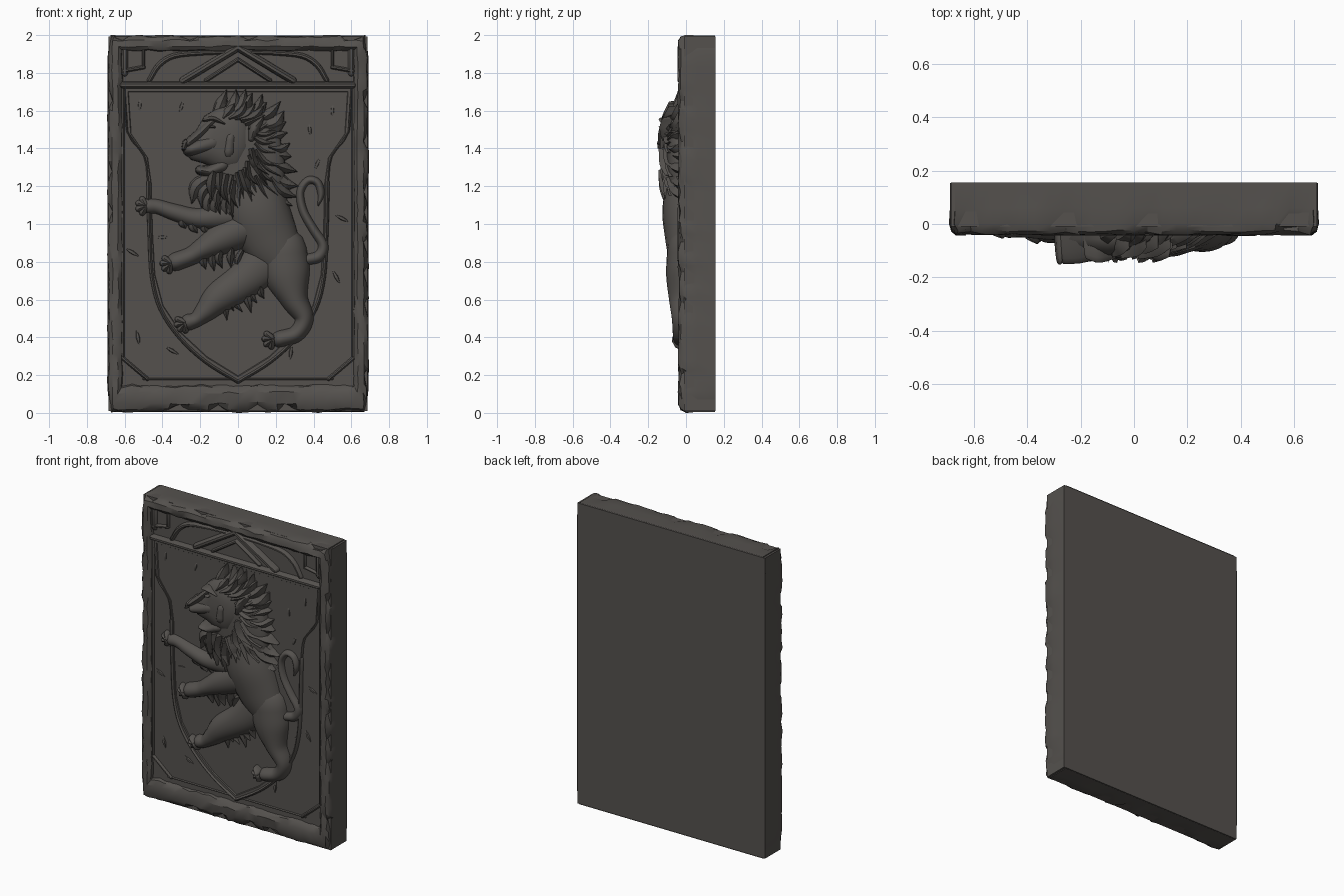
import bpy, bmesh, math, random
from mathutils import Vector

random.seed(7)
stone = bpy.data.materials.new("dark stone")
stone.diffuse_color = (0.09, 0.083, 0.076, 1)


def finish(name, bm, angle=35):
    bmesh.ops.recalc_face_normals(bm, faces=bm.faces)
    me = bpy.data.meshes.new(name)
    bm.to_mesh(me)
    bm.free()
    me.materials.append(stone)
    ob = bpy.data.objects.new(name, me)
    bpy.context.collection.objects.link(ob)
    bpy.context.view_layer.objects.active = ob
    ob.select_set(True)
    bpy.ops.object.shade_smooth_by_angle(angle=math.radians(angle))
    ob.select_set(False)


def skin(bm, rings, cap=True, closed=False):
    # Join rings of points with quads
    vs = [[bm.verts.new(p) for p in r] for r in rings]
    n = len(vs[0])
    pairs = list(zip(vs, vs[1:])) + ([(vs[-1], vs[0])] if closed else [])
    for a, b in pairs:
        for i in range(n):
            bm.faces.new((a[i], a[(i + 1) % n], b[(i + 1) % n], b[i]))
    if cap:
        bm.faces.new(vs[0])
        bm.faces.new(vs[-1])


def spline(pts, steps):
    # Catmull-Rom through points of any size
    v = [Vector(p) for p in pts]
    v = [2 * v[0] - v[1]] + v + [2 * v[-1] - v[-2]]
    out = []
    for i in range(1, len(v) - 2):
        a, b, c, d = v[i - 1:i + 3]
        for k in range(steps):
            t = k / steps
            out.append(0.5 * (2 * b + (c - a) * t + (2 * a - 5 * b + 4 * c - d) * t * t
                              + (3 * b - a - 3 * c + d) * t ** 3))
    return out + [v[-2]]


def limb(bm, pts, steps=5, seg=9, base=0.0, round_ends=True):
    # Half-round relief strip through points (x, z, half width, height)
    s = spline([Vector(p).to_4d() if len(p) == 3 else Vector(p) for p in pts], steps)
    tans = []
    for i in range(len(s)):
        d = s[min(i + 1, len(s) - 1)] - s[max(i - 1, 0)]
        tans.append(Vector((d.x, d.y)).normalized())
    rows = [(p.x, p.y, max(p.z, .001), max(p.w, .001), t) for p, t in zip(s, tans)]
    if round_ends:
        ends = []
        for (x, z, r, h, t), sg in ((rows[0], -1), (rows[-1], 1)):
            ends.append([(x + sg * t.x * r * math.sin(a), z + sg * t.y * r * math.sin(a),
                          r * math.cos(a), h * math.cos(a), t) for a in (.45, .9, 1.3, 1.5)])
        rows = ends[0][::-1] + rows + ends[1]
    rings = []
    for x, z, r, h, t in rows:
        rings.append([(x - t.y * r * math.cos(a), base - h * math.sin(a), z + t.x * r * math.cos(a))
                      for a in (math.pi * k / (seg - 1) for k in range(seg))])
    skin(bm, rings)


def dome(bm, outline, centre, levels):
    # Stacked outlines shrinking to a centre; levels are (scale, height)
    cx, cz = centre
    skin(bm, [[(cx + (x - cx) * k, -h, cz + (z - cz) * k) for x, z in outline] for k, h in levels])


def bulge(h):
    return [(1, 0)] + [(math.cos(a) ** .7, h * (.35 + .65 * math.sin(a))) for a in
                       (.15, .4, .65, .9, 1.15, 1.35)]


def along(poly, t):
    f = t * (len(poly) - 1)
    i = min(int(f), len(poly) - 2)
    return Vector(poly[i]).lerp(Vector(poly[i + 1]), f - i)


def tufts(bm, roots, tips, n, w, h0, h1):
    # Row of pointed locks between a root line and a tip line
    for k in range(n):
        a, b = along(roots, k / (n - 1)), along(tips, k / (n - 1))
        b = b + (b - a) * random.uniform(-.22, .08)
        d = b - a
        m = a + d * .5 + Vector((d.y, -d.x)) * random.uniform(-.02, .2)
        ww, j = w * random.uniform(.8, 1.2), random.uniform(-.012, .008)
        limb(bm, [(*a, ww * .6, h0 + j), (*m, ww, (h0 + h1) / 2 + j + .008),
                  (*b, .002, h1)], 4, 5, 0, False)


# Backing slab
bm = bmesh.new()
skin(bm, [[(x, y, z) for x, z in ((-.685, .01), (.685, .01), (.685, 1.993), (-.685, 1.993))]
          for y in (-.01, .155)])
finish("slab", bm)

# Weathered frame: section (inward fraction, y) swept round the slab
section = [(0, .153), (0, .06), (0, 0), (.1, -.026), (.32, -.039), (.72, -.04), (.95, -.026), (1.05, 0)]
corners = [(-1, 0), (1, 0), (1, 1), (-1, 1)]
rings = []
for c in range(4):
    (x0, z0), (x1, z1) = corners[c], corners[(c + 1) % 4]
    n = 26 if c % 2 == 0 else 36
    for k in range(n):
        t = k / n
        chip = random.random() < .13
        ring = []
        for i, (f, y) in enumerate(section):
            corner = .02 * max(0, 1 - min(t, 1 - t) * 25)
            f2 = f + (random.uniform(-.05, .06) if i > 1 else 0) + (.22 if chip and 1 < i < 4 else 0)
            y2 = y + (random.uniform(-.004, .005) if i > 2 else 0) + (.012 if chip and 2 < i < 5 else 0)
            hx = .69 - .078 * f2 - corner * (1 if i < 4 else 0)
            lo, hi = .006 + .138 * f2, 1.998 - .08 * f2
            x = (x0 + (x1 - x0) * t) * hx
            z = (lo + (hi - lo) * (z0 + (z1 - z0) * t))
            ring.append((x, y2, z))
        rings.append(ring)
skin(bm := bmesh.new(), rings, cap=False, closed=True)
finish("frame", bm, 28)

# Raised shield field and its double rim
half = [(0, .165), (.17, .27), (.31, .4), (.41, .55), (.455, .72), (.468, .95), (.475, 1.22),
        (.495, 1.36), (.585, 1.49), (.6, 1.72)]
shield = half + [(-x, z) for x, z in half[:0:-1]]
bm = bmesh.new()
dome(bm, shield, (0, 1.1), [(1, 0), (.995, .02), (.972, .02), (.966, .014)])
finish("shield", bm)
bm = bmesh.new()
for s in (-1, 1):
    limb(bm, [(s * x, z, .012, .031) for x, z in half[:7]], 4, 5)
    limb(bm, [(s * x, z, .007, .024) for x, z in half[6:]], 3, 5)
finish("shield_rim", bm)

# Pediment ledge, gable, arch and corner brackets
bm = bmesh.new()
lines = [((-.61, 1.735), (.61, 1.735), .02, .043), ((-.5, .18), (.5, .18), .007, .02)]
for s in (-1, 1):
    lines += [((0, 1.935), (s * .29, 1.76), .022, .046), ((0, 1.87), (s * .17, 1.76), .012, .034),
              ((s * .6, 1.8), (s * .6, 1.92), .02, .03), ((s * .5, 1.83), (s * .5, 1.92), .01, .028),
              ((s * .61, 1.81), (s * .5, 1.83), .012, .03), ((s * .61, .29), (s * .48, .18), .012, .026),
              ((s * .61, .3), (s * .61, 1.72), .01, .025)]
    limb(bm, [(s * .47, 1.76, .014, .034), (s * .42, 1.84, .016, .036), (s * .34, 1.89, .016, .036),
              (s * .2, 1.905, .014, .036), (s * .04, 1.91, .012, .034)], 4, 6)
for a, b, w, h in lines:
    limb(bm, [(*a, w, h), (*b, w, h)], 1, 6)
finish("border_moulding", bm)

# Stone chips scattered on the field
bm = bmesh.new()
for x, z in ((-.52, 1.63), (.5, 1.6), (.38, 1.5), (.55, 1.03), (-.4, .93), (-.35, .33), (.28, .32),
             (-.53, .4), (.52, .72), (-.56, .85), (.42, 1.32), (-.3, 1.62)):
    a = random.uniform(0, 3.1)
    dx, dz = .04 * math.cos(a), .04 * math.sin(a)
    limb(bm, [(x - dx, z - dz, .004, .012), (x, z, .014, .023), (x + dx, z + dz, .003, .012)], 2, 4)
finish("stone_chips", bm)

# Lion torso, haunch and legs: (x, z, half width, height)
parts = {
    "torso": [(.04, 1.28, .16, .09), (.1, 1.08, .17, .125), (.17, .92, .155, .11), (.25, .8, .12, .09)],
    "near_hind_leg": [(.24, .86, .125, .1), (.26, .73, .125, .105), (.3, .6, .075, .09),
                      (.35, .5, .052, .075), (.31, .42, .045, .07), (.22, .39, .045, .068)],
    "far_hind_leg": [(.14, .8, .12, .075), (.03, .7, .1, .085), (-.1, .61, .085, .085),
                     (-.17, .54, .06, .075), (-.22, .495, .042, .065), (-.26, .48, .045, .065)],
    "upper_foreleg": [(-.02, 1.05, .08, .075), (-.2, 1.03, .055, .065), (-.33, 1.06, .046, .058),
                      (-.42, 1.09, .04, .05), (-.47, 1.095, .042, .052)],
    "lower_foreleg": [(.04, .98, .1, .1), (-.09, .92, .085, .095), (-.19, .865, .06, .085),
                      (-.25, .83, .05, .075), (-.33, .8, .05, .07)],
    "tail": [(.36, .81, .03, .045), (.43, .83, .032, .045), (.45, .89, .028, .045), (.4, .97, .025, .045),
             (.345, 1.07, .024, .044), (.33, 1.17, .022, .042), (.37, 1.23, .022, .042),
             (.42, 1.22, .022, .042), (.44, 1.16, .02, .04), (.425, 1.1, .005, .03)],
}
for name, pts in parts.items():
    bm = bmesh.new()
    limb(bm, pts, 6, 13)
    finish(name, bm, 50)

# Paw toes, fanned round each paw
bm = bmesh.new()
for x, z, a0, h in ((-.49, 1.095, 180, .055), (-.36, .79, 200, .075), (-.285, .475, 215, .07), (.18, .39, 200, .075)):
    for da in (-65, -22, 22, 65):
        a = math.radians(a0 + da)
        limb(bm, [(x + .005 * math.cos(a), z + .01 * math.sin(a), .022, h),
                  (x + .038 * math.cos(a), z + .038 * math.sin(a), .018, h * .8)], 2, 7)
finish("paw_toes", bm, 50)

# Fur fringes on the legs and belly
bm = bmesh.new()
tufts(bm, [(-.08, .64), (.0, .68), (.12, .68)], [(-.06, .5), (.05, .52), (.14, .6)], 6, .025, .06, .02)
tufts(bm, [(-.18, .86), (-.06, .88), (.08, .85)], [(-.17, .75), (-.06, .76), (.05, .74)], 6, .025, .07, .025)
tufts(bm, [(-.3, 1.03), (-.12, 1.02)], [(-.27, .96), (-.1, .93)], 4, .025, .05, .02)
finish("leg_fur", bm)

# Mane: underlying mass, then three overlapping rows of locks
bm = bmesh.new()
dome(bm, [(-.13, 1.6), (0, 1.65), (.13, 1.6), (.22, 1.48), (.25, 1.32), (.24, 1.15), (.15, 1.07),
          (0, 1.04), (-.12, 1.12), (-.17, 1.25), (-.16, 1.45)], (.03, 1.36), bulge(.105))
finish("mane_mass", bm, 60)
bm = bmesh.new()
tufts(bm, [(-.12, 1.56), (0, 1.58), (.11, 1.53), (.16, 1.42), (.18, 1.28), (.16, 1.17), (.03, 1.14), (-.09, 1.18), (-.14, 1.25)],
      [(-.06, 1.71), (.1, 1.71), (.24, 1.63), (.3, 1.45), (.32, 1.2), (.3, 1.0), (.05, .93), (-.08, .99), (-.25, 1.1)],
      27, .04, .1, .04)
tufts(bm, [(-.08, 1.56), (.02, 1.55), (.08, 1.48), (.1, 1.38), (.1, 1.26), (.02, 1.22), (-.1, 1.25)],
      [(.0, 1.66), (.14, 1.62), (.21, 1.47), (.24, 1.27), (.22, 1.1), (.05, 1.0), (-.16, 1.08)],
      20, .036, .125, .09)
tufts(bm, [(.07, 1.4), (.04, 1.3), (-.03, 1.26), (-.13, 1.28)],
      [(.17, 1.25), (.12, 1.12), (.0, 1.09), (-.14, 1.13)], 10, .034, .138, .11)
finish("mane_locks", bm)

# Head: skull, then muzzle, jaw, nose, brow and cheek
bm = bmesh.new()
dome(bm, [(-.27, 1.45), (-.22, 1.5), (-.18, 1.57), (-.1, 1.62), (0, 1.61), (.07, 1.53), (.08, 1.4),
          (.02, 1.29), (-.08, 1.27), (-.18, 1.32), (-.25, 1.34), (-.29, 1.38)], (-.09, 1.44), bulge(.128))
finish("head", bm, 60)
face = {
    "muzzle": [(-.13, 1.43, .065, .135), (-.2, 1.41, .055, .145), (-.25, 1.395, .043, .145)],
    "jaw": [(-.08, 1.31, .05, .12), (-.15, 1.28, .034, .125), (-.2, 1.285, .026, .125)],
    "nose_bridge": [(-.13, 1.55, .03, .13), (-.2, 1.48, .028, .147), (-.265, 1.425, .026, .15)],
    "nose": [(-.275, 1.43, .02, .153), (-.285, 1.4, .015, .15)],
    "brow": [(-.18, 1.55, .012, .13), (-.13, 1.555, .02, .145), (-.07, 1.53, .012, .13)],
    "eye": [(-.145, 1.515, .014, .145), (-.125, 1.513, .012, .143)],
    "cheek": [(-.04, 1.46, .05, .137), (-.05, 1.38, .055, .138)],
    "ear": [(.07, 1.45, .025, .13), (.09, 1.51, .04, .14), (.13, 1.56, .012, .125)],
}
for name, pts in face.items():
    bm = bmesh.new()
    limb(bm, pts, 5, 13)
    finish(name, bm, 50)
